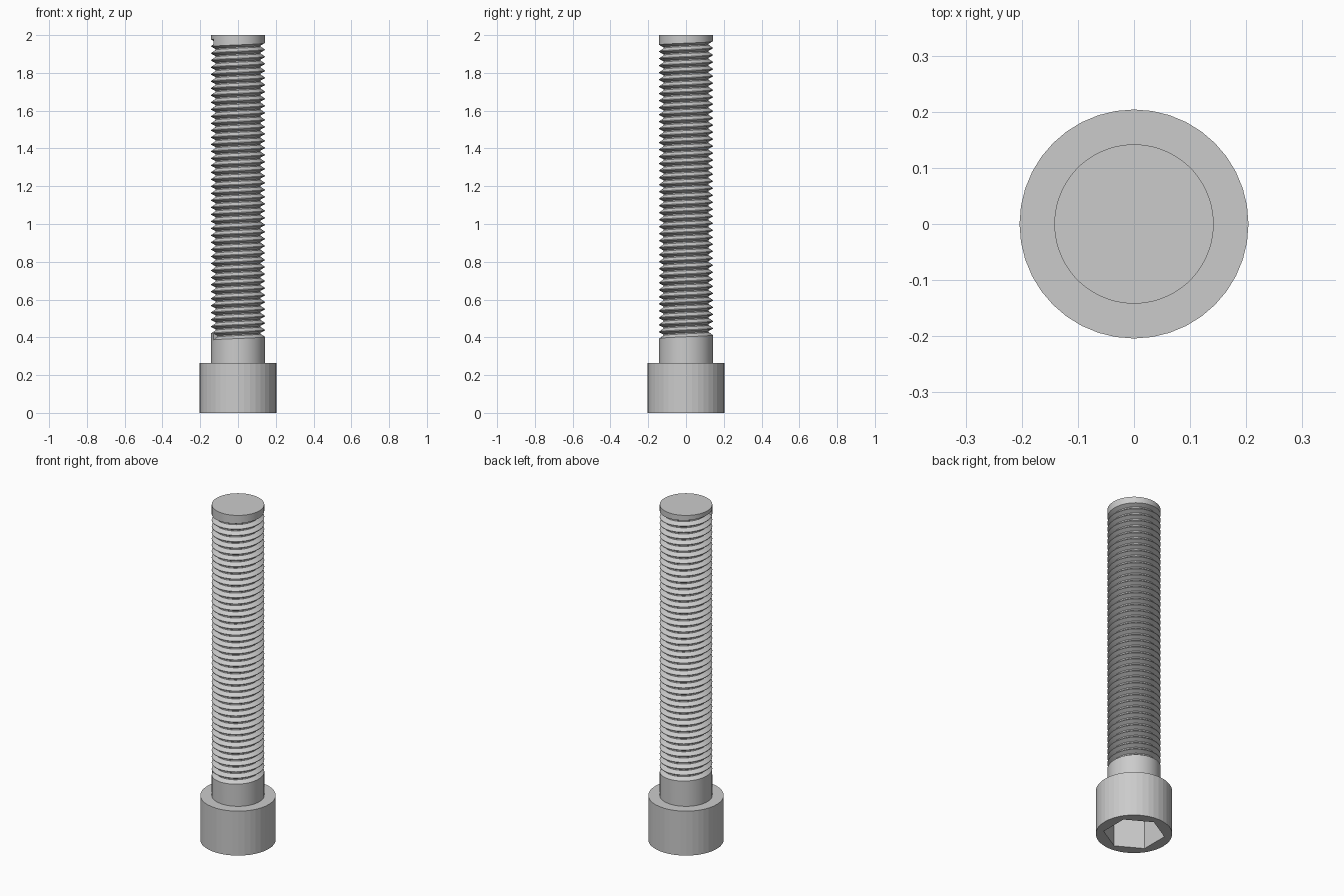
import bpy, bmesh
from math import sin, cos, pi, radians

if "Cube" in bpy.data.objects:
    bpy.data.objects.remove(bpy.data.objects["Cube"])

HEAD_R, HEAD_H = 0.204, 0.265
HEX_R, HEX_DEPTH = 0.165, 0.19
SHANK_R, ROOT_R, TOP = 0.142, 0.119, 2.0
PITCH, TURNS, THREAD_Z = 0.0371, 42, 0.387
SEGS, START = 64, radians(205)


def finish(bm, name):
    bmesh.ops.recalc_face_normals(bm, faces=bm.faces)
    mesh = bpy.data.meshes.new(name)
    bm.to_mesh(mesh)
    bm.free()
    obj = bpy.data.objects.new(name, mesh)
    bpy.context.collection.objects.link(obj)
    return obj


def ring(bm, n, r, z, phase=0.0):
    return [bm.verts.new((r * cos(phase + 2 * pi * i / n),
                          r * sin(phase + 2 * pi * i / n), z)) for i in range(n)]


def wall(bm, a, b):
    for i in range(len(a)):
        j = (i + 1) % len(a)
        bm.faces.new((a[i], a[j], b[j], b[i]))


# Cylindrical head with a hexagonal socket in its underside
bm = bmesh.new()
low, high = ring(bm, 40, HEAD_R, 0), ring(bm, 40, HEAD_R, HEAD_H)
mouth = ring(bm, 6, HEX_R, 0, pi / 6)
floor = ring(bm, 6, HEX_R, HEX_DEPTH, pi / 6)
wall(bm, low, high)
wall(bm, mouth, floor)
bm.faces.new(high)
bm.faces.new(floor)
rim = [bm.edges.get((loop[i - 1], loop[i]))
       for loop in (low, mouth) for i in range(len(loop))]
bmesh.ops.triangle_fill(bm, edges=rim, use_beauty=True)
finish(bm, "socket_head")

# Shank: one helical grid, each column climbing a little higher
groove = [(0.0, SHANK_R), (0.42, ROOT_R), (0.58, ROOT_R), (0.9, SHANK_R)]
bm = bmesh.new()
columns = []
for i in range(SEGS + 1):
    t = i / SEGS
    a = START + 2 * pi * t
    rows = [(HEAD_H, SHANK_R)]
    rows += [(THREAD_Z + (k + t + f) * PITCH, r)
             for k in range(TURNS) for f, r in groove]
    rows += [(THREAD_Z + (TURNS + t) * PITCH, SHANK_R), (TOP, SHANK_R)]
    columns.append([bm.verts.new((r * cos(a), r * sin(a), z)) for z, r in rows])
for c, d in zip(columns, columns[1:]):
    for j in range(len(c) - 1):
        bm.faces.new((c[j], d[j], d[j + 1], c[j + 1]))

# Caps: tip of the shank and the two blunt ends of the groove
bm.faces.new([c[-1] for c in columns[:-1]])
bm.faces.new(columns[0][1:6])
bm.faces.new(columns[-1][-6:-1])
bmesh.ops.remove_doubles(bm, verts=bm.verts, dist=1e-5)
shank = finish(bm, "threaded_shank")
bpy.context.view_layer.objects.active = shank
shank.select_set(True)
bpy.ops.object.shade_smooth_by_angle(angle=radians(30))
